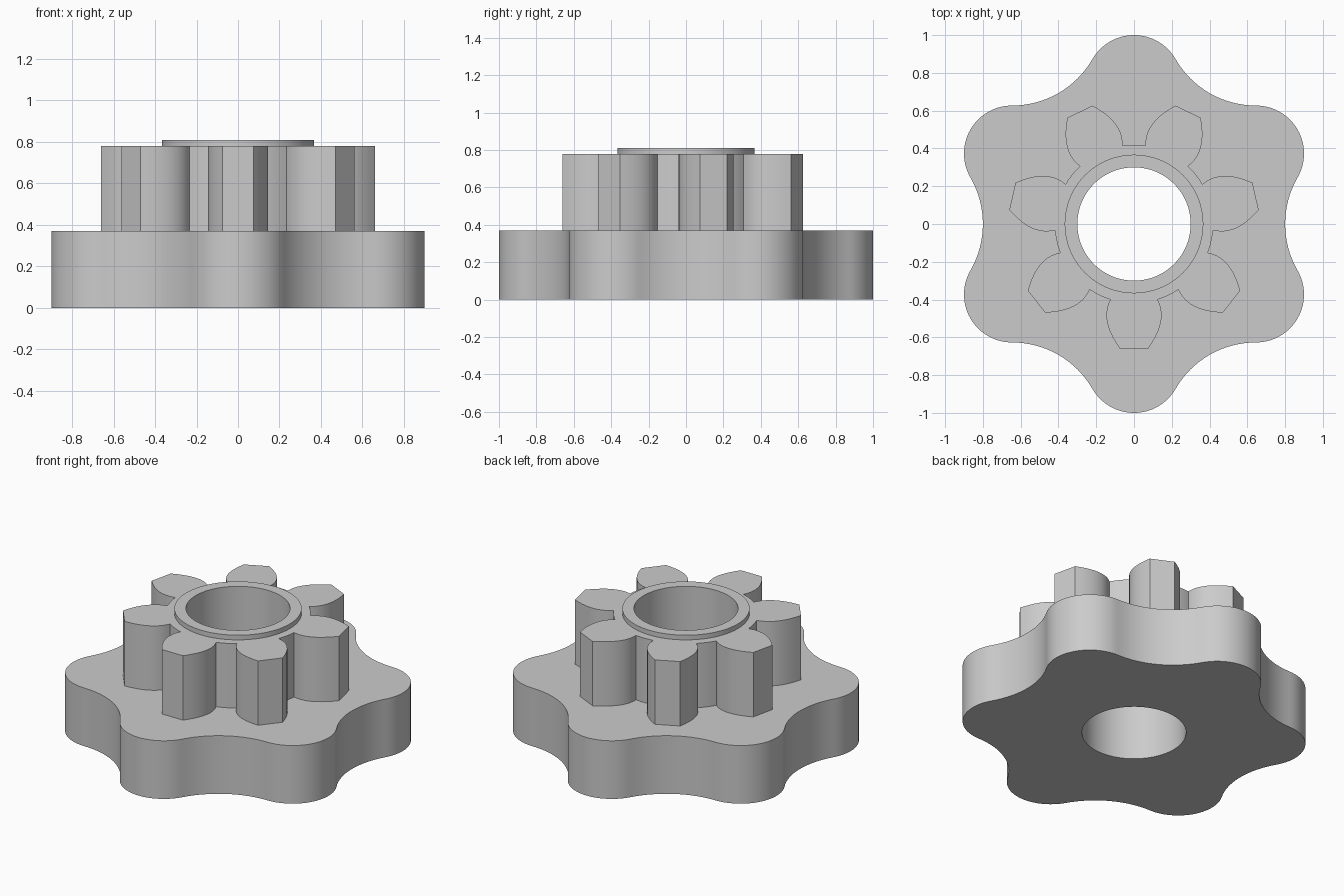
import bpy, bmesh, math
from mathutils import Vector, Matrix

cube = bpy.data.objects.get("Cube")
if cube:
    bpy.data.objects.remove(cube)

grey = bpy.data.materials.new("plain grey")
grey.use_nodes = True
colour = (0.6, 0.6, 0.6, 1)
grey.diffuse_color = colour
grey.node_tree.nodes["Principled BSDF"].inputs["Base Color"].default_value = colour

BORE = 0.30


def polar(radius, angle):
    return Vector((radius * math.cos(angle), radius * math.sin(angle)))


def arc(centre, radius, start, end, steps):
    return [centre + polar(radius, start + (end - start) * i / steps)
            for i in range(steps + 1)]


def circle(radius, steps=96):
    return arc(Vector((0, 0)), radius, 0, math.tau, steps)[:-1]


def repeat(points, count, start):
    """Copy a profile section around the axis."""
    out = []
    for i in range(count):
        turn = Matrix.Rotation(start + i * math.tau / count, 2)
        out += [turn @ p for p in points]
    return out


def bored_prism(name, outline, bottom, top):
    """Extrude an outline with the round bore through it."""
    curve = bpy.data.curves.new(name, 'CURVE')
    curve.dimensions = '2D'
    curve.fill_mode = 'BOTH'
    curve.extrude = (top - bottom) / 2
    for loop in (outline, circle(BORE)):
        spline = curve.splines.new('POLY')
        spline.points.add(len(loop) - 1)
        for point, p in zip(spline.points, loop):
            point.co = (p.x, p.y, 0, 1)
        spline.use_cyclic_u = True
    helper = bpy.data.objects.new(name + " helper", curve)
    bpy.context.collection.objects.link(helper)
    bpy.context.view_layer.update()
    graph = bpy.context.evaluated_depsgraph_get()
    mesh = bpy.data.meshes.new_from_object(helper.evaluated_get(graph))
    bpy.data.objects.remove(helper)

    bm = bmesh.new()
    bm.from_mesh(mesh)
    bmesh.ops.remove_doubles(bm, verts=bm.verts, dist=0.0001)
    bmesh.ops.translate(bm, verts=bm.verts, vec=(0, 0, (top + bottom) / 2))
    bmesh.ops.recalc_face_normals(bm, faces=bm.faces)
    bm.to_mesh(mesh)
    bm.free()

    mesh.materials.clear()
    mesh.materials.append(grey)
    obj = bpy.data.objects.new(name, mesh)
    bpy.context.collection.objects.link(obj)
    bpy.ops.object.select_all(action='DESELECT')
    obj.select_set(True)
    bpy.context.view_layer.objects.active = obj
    bpy.ops.object.shade_smooth_by_angle(angle=math.radians(25))


# Six-lobed base: convex lobe arcs joined by tangent hollow arcs
lobe_distance, lobe_radius, hollow_distance = 0.746, 0.254, 1.29
hollow_radius = hollow_distance - 0.80
lobe = Vector((lobe_distance, 0))
hollow = polar(hollow_distance, math.radians(30))
slope = math.atan2(hollow.y, hollow.x - lobe.x)
back = slope + math.pi
section = arc(lobe, lobe_radius, -slope, slope, 28)
section += arc(hollow, hollow_radius, back, math.radians(420) - back, 16)[1:-1]
bored_prism("lobed_base", repeat(section, 6, math.radians(30)), 0, 0.37)

# Seven-tooth gear: bulging flanks, flat tips, rounded root valleys
root, bulge, tip = Vector((0.40, 0.125)), Vector((0.51, 0.185)), Vector((0.66, 0.074))
flank = []
for i in range(11):
    t = i / 10
    flank.append(tip * (1 - t) ** 2 + bulge * 2 * t * (1 - t) + root * t * t)
other_flank = [Vector((p.x, -p.y)) for p in reversed(flank)]
root_angle = math.atan2(root.y, root.x)
valley = arc(Vector((0, 0)), root.length, root_angle,
             math.tau / 7 - root_angle, 6)[1:-1]
bored_prism("gear", repeat(other_flank + flank + valley, 7, -math.pi / 2), 0.37, 0.78)

# Thin collar around the bore
bored_prism("collar", circle(0.367), 0.78, 0.81)
